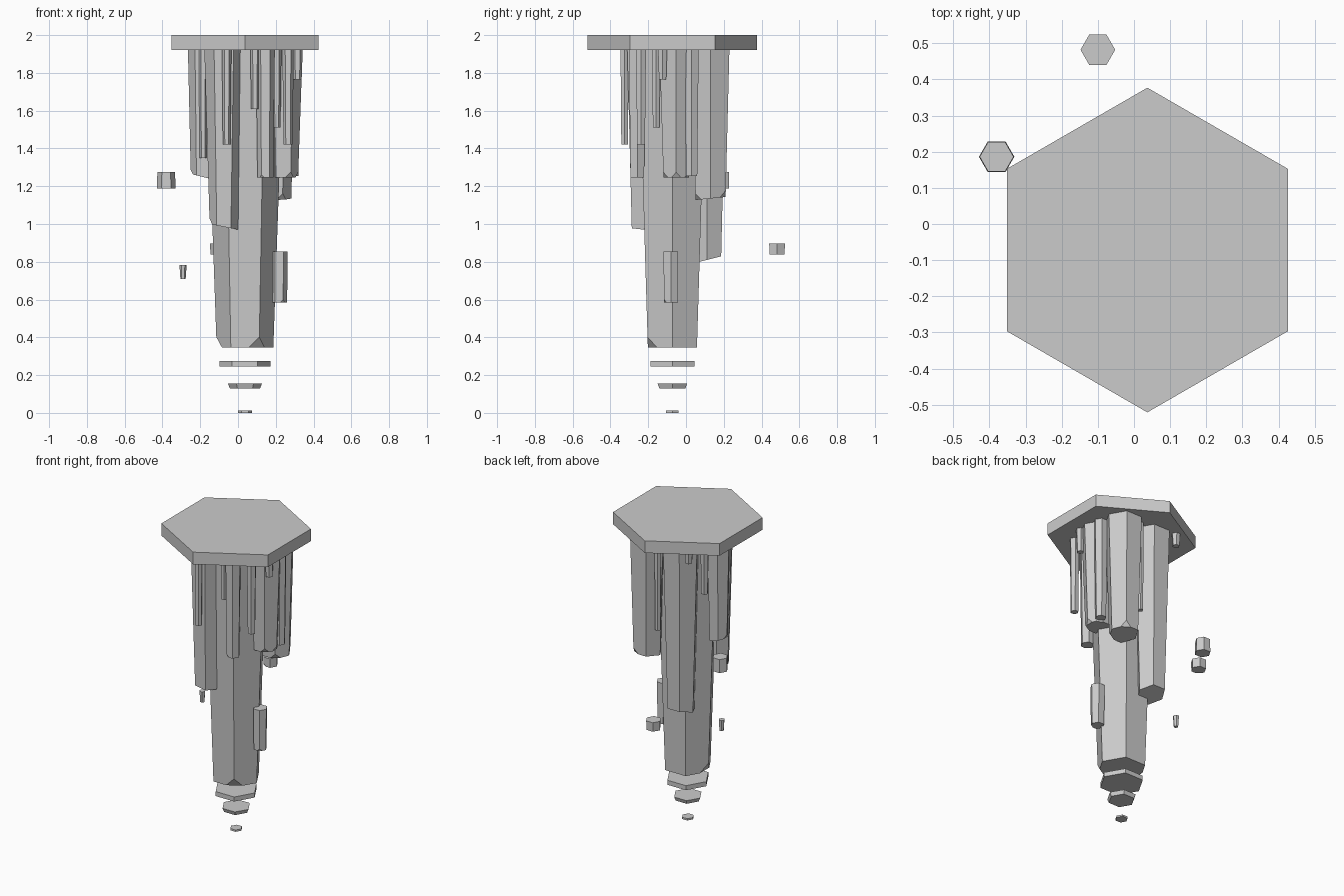
import bpy, bmesh, math
from mathutils import Vector

if "Cube" in bpy.data.objects:
    bpy.data.objects.remove(bpy.data.objects["Cube"])


def prism(name, x, y, z0, z1, r0, r1=None, turn=0, tilt=(0, 0), chips=()):
    """Six-sided tapered rock prism; tilt slants the underside, chips cuts corners off it."""
    r1 = r0 if r1 is None else r1
    bm = bmesh.new()
    rings = []
    for z, r in ((z0, r0), (z1, r1)):
        ring = []
        for i in range(6):
            a = math.radians(60 * i + turn)
            dx, dy = r * math.cos(a), r * math.sin(a)
            dz = dx * tilt[0] + dy * tilt[1] if z == z0 else 0
            ring.append(bm.verts.new((x + dx, y + dy, z + dz)))
        rings.append(ring)
    low, high = rings
    bm.faces.new(low[::-1])
    bm.faces.new(high)
    for i in range(6):
        j = (i + 1) % 6
        bm.faces.new((low[i], low[j], high[j], high[i]))
    if chips:
        bmesh.ops.bevel(bm, geom=[low[i] for i in chips], offset=r0 * 0.38,
                        segments=1, affect='VERTICES')
    bmesh.ops.recalc_face_normals(bm, faces=bm.faces)
    mesh = bpy.data.meshes.new(name)
    bm.to_mesh(mesh)
    bm.free()
    ob = bpy.data.objects.new(name, mesh)
    bpy.context.collection.objects.link(ob)
    return ob


CX, CY, CEIL = 0.037, -0.072, 1.92

# Flat hexagonal top slab
prism("top_slab", CX, CY, CEIL, 2.0, 0.449, turn=30)

# Main hanging column and the slices that have come off its tip
prism("main_column", CX, CY, 0.345, CEIL, 0.15, 0.205, chips=(3, 5))
prism("tip_slice_upper", CX, CY, 0.245, 0.275, 0.135)
prism("tip_slice_middle", CX, CY, 0.13, 0.155, 0.08, 0.09)
prism("tip_slice_lower", CX, CY, 0.0, 0.012, 0.038)

# Large columns clustered round the main one: x, y, bottom, bottom radius, top radius, tilt, chips
columns = {
    "front_left_column": (-0.075, -0.222, 0.985, 0.075, 0.103, (-0.2, 0), (3,)),
    "back_column": (-0.04, 0.11, 0.81, 0.088, 0.118, (0, 0.25), ()),
    "back_right_column": (0.19, 0.13, 1.135, 0.092, 0.115, (0, 0.1), (5, 1)),
    "right_column": (0.24, -0.052, 1.245, 0.078, 0.102, (0, 0), (0, 1, 5)),
    "left_column": (-0.19, -0.07, 1.25, 0.06, 0.075, (-0.25, 0), (3,)),
    "front_right_column": (0.145, -0.258, 1.245, 0.042, 0.05, (0, 0), (4,)),
}
for name, (x, y, z, r0, r1, tilt, chips) in columns.items():
    prism(name, x, y, z, CEIL, r0, r1, tilt=tilt, chips=chips)

# Thin spikes: x, y, bottom, radius
spikes = [
    (-0.185, -0.135, 1.35, 0.018), (-0.06, -0.325, 1.42, 0.02),
    (0.09, -0.27, 1.61, 0.02), (0.205, -0.158, 1.51, 0.02),
    (0.265, -0.238, 1.42, 0.024), (0.315, -0.124, 1.765, 0.022),
    (0.285, 0.03, 1.255, 0.034), (0.09, 0.165, 1.32, 0.018),
    (-0.165, 0.042, 1.58, 0.022), (-0.16, 0.2, 1.84, 0.022),
]
for i, (x, y, z, r) in enumerate(spikes, 1):
    prism(f"spike_{i}", x, y, z, CEIL, r, r * 1.25)

# Block stuck to the side of the main column
prism("side_block", 0.218, -0.08, 0.585, 0.855, 0.042, 0.045, chips=(5,))

# Loose floating fragments
prism("fragment_left", -0.38, 0.186, 1.188, 1.276, 0.049, 0.047)
prism("fragment_back", -0.1, 0.482, 0.838, 0.898, 0.046, 0.048, chips=(4,))
prism("fragment_small", -0.291, 0.044, 0.71, 0.782, 0.014, 0.019)
